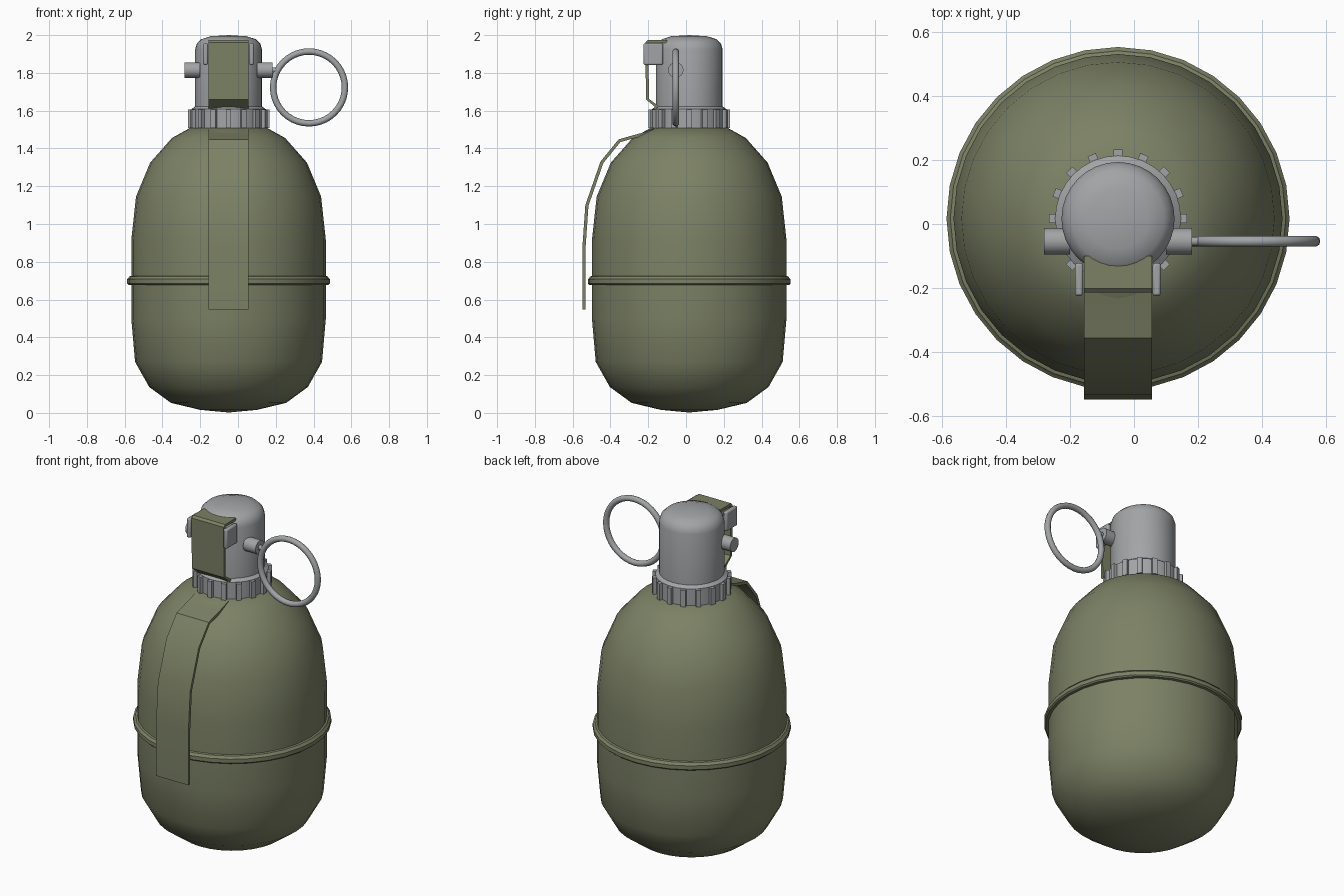
import bpy, bmesh, math
from mathutils import Matrix, Vector

if "Cube" in bpy.data.objects:
    bpy.data.objects.remove(bpy.data.objects["Cube"])

CX, CY = -0.05, 0.017          # main axis of the body
SIDES = 32

olive = bpy.data.materials.new("olive_paint")
olive.diffuse_color = (0.20, 0.22, 0.13, 1)
olive.use_nodes = True
olive.node_tree.nodes["Principled BSDF"].inputs["Base Color"].default_value = olive.diffuse_color
steel = bpy.data.materials.new("steel")
steel.diffuse_color = (0.36, 0.37, 0.38, 1)
steel.use_nodes = True
steel.node_tree.nodes["Principled BSDF"].inputs["Base Color"].default_value = steel.diffuse_color


def finish(bm, name, mat, smooth=35):
    bmesh.ops.recalc_face_normals(bm, faces=bm.faces)
    me = bpy.data.meshes.new(name)
    bm.to_mesh(me)
    bm.free()
    ob = bpy.data.objects.new(name, me)
    bpy.context.collection.objects.link(ob)
    me.materials.append(mat)
    bpy.ops.object.select_all(action='DESELECT')
    ob.select_set(True)
    bpy.context.view_layer.objects.active = ob
    bpy.ops.object.shade_smooth_by_angle(angle=math.radians(smooth))
    return ob


def lathe(name, profile, mat, closed=False, sides=SIDES):
    """Spin (radius, z) points about the body axis."""
    bm = bmesh.new()
    vs = [bm.verts.new((CX + r, CY, z)) for r, z in profile]
    pairs = list(zip(vs, vs[1:])) + ([(vs[-1], vs[0])] if closed else [])
    edges = [bm.edges.new(p) for p in pairs]
    bmesh.ops.spin(bm, geom=vs + edges, cent=(CX, CY, 0), axis=(0, 0, 1),
                   angle=math.tau, steps=sides, use_duplicate=False)
    bmesh.ops.remove_doubles(bm, verts=bm.verts, dist=1e-4)
    return finish(bm, name, mat)


def box(name, lo, hi, mat, bevel=0.0):
    lo, hi = Vector(lo), Vector(hi)
    bm = bmesh.new()
    bmesh.ops.create_cube(bm, size=1, matrix=Matrix.Translation((lo + hi) / 2)
                          @ Matrix.Diagonal((*(hi - lo), 1)))
    ob = finish(bm, name, mat)
    if bevel:
        mod = ob.modifiers.new("bevel", 'BEVEL')
        mod.width, mod.segments = bevel, 2
    return ob


def rod_x(name, x0, x1, y, z, r, mat, sides=16):
    bm = bmesh.new()
    bmesh.ops.create_cone(bm, cap_ends=True, segments=sides, radius1=r, radius2=r,
                          depth=x1 - x0,
                          matrix=Matrix.Translation(((x0 + x1) / 2, y, z))
                          @ Matrix.Rotation(math.pi / 2, 4, 'Y'))
    return finish(bm, name, mat)


def strap(name, path, x0, x1, thick):
    """Bent sheet-metal strip following (y, z) points, listed on its outer face."""
    bm = bmesh.new()
    n = len(path)
    inner = []
    for i in range(n):
        a, b = Vector(path[max(i - 1, 0)]), Vector(path[min(i + 1, n - 1)])
        d = (b - a).normalized()
        inner.append(Vector(path[i]) + Vector((-d.y, d.x)) * thick)
    outline = list(path) + [tuple(p) for p in reversed(inner)]
    left = [bm.verts.new((x0, y, z)) for y, z in outline]
    right = [bm.verts.new((x1, y, z)) for y, z in outline]
    m = len(outline)
    for i in range(m):
        j = (i + 1) % m
        bm.faces.new((left[i], left[j], right[j], right[i]))
    for side in (left, right):
        for i in range(n - 1):
            bm.faces.new((side[i], side[i + 1], side[m - 2 - i], side[m - 1 - i]))
    return finish(bm, name, olive)


# Egg-shaped body and the seam band round its middle
lathe("body", [(0, 0.002), (0.15, 0.016), (0.305, 0.053), (0.42, 0.137),
               (0.495, 0.27), (0.515, 0.5), (0.515, 0.915), (0.49, 1.145),
               (0.415, 1.325), (0.30, 1.455), (0.205, 1.508), (0, 1.508)], olive)
lathe("seam_band", [(0.505, 0.675), (0.53, 0.678), (0.537, 0.685), (0.537, 0.708),
                    (0.53, 0.714), (0.525, 0.722), (0.505, 0.729)], olive, closed=True)

# Knurled collar
lathe("collar", [(0, 1.50), (0.197, 1.50), (0.197, 1.608), (0.175, 1.624), (0, 1.624)], steel)
bm = bmesh.new()
for i in range(16):
    spin = Matrix.Translation((CX, CY, 1.557)) @ Matrix.Rotation(i * math.tau / 16, 4, 'Z')
    bmesh.ops.create_cube(bm, size=1, matrix=spin @ Matrix.Translation((0.200, 0, 0))
                          @ Matrix.Diagonal((0.032, 0.028, 0.098, 1)))
finish(bm, "collar_teeth", steel)

# Domed fuse cap
lathe("fuse_cap", [(0, 1.60), (0.177, 1.60), (0.177, 1.925), (0.168, 1.955),
                   (0.145, 1.978), (0.095, 1.994), (0, 2.0)], steel)

# Cross pin with two heads and the pull ring
PY, PZ = -0.054, 1.815
rod_x("cross_pin", -0.27, 0.215, PY, PZ, 0.014, steel, 12)
rod_x("pin_head_left", -0.282, -0.20, PY, PZ, 0.041, steel)
rod_x("pin_head_right", 0.10, 0.182, PY, PZ, 0.041, steel)
bpy.ops.mesh.primitive_torus_add(major_segments=40, minor_segments=10, major_radius=0.19,
                                 minor_radius=0.017, location=(0.376, PY, 1.723),
                                 rotation=(math.pi / 2, 0, 0))
ring = bpy.context.object
ring.name = "pull_ring"
ring.data.materials.append(steel)
bpy.ops.object.shade_smooth_by_angle(angle=math.radians(60))

# Safety lever: clip over the cap and long strap down the body
X0, X1 = -0.157, 0.056
strap("lever_clip", [(-0.10, 1.974), (-0.202, 1.974), (-0.215, 1.962),
                     (-0.212, 1.66), (-0.155, 1.612)], X0, X1, 0.016)
strap("lever_strap", [(-0.17, 1.505), (-0.215, 1.488), (-0.357, 1.448), (-0.453, 1.33),
                      (-0.533, 1.10), (-0.549, 0.87), (-0.549, 0.547)], X0, X1, 0.017)

# Side ears holding the lever clip
for side, x in (("left", X0 - 0.028), ("right", X1 + 0.002)):
    box("lever_ear_" + side, (x, -0.225, 1.842), (x + 0.026, -0.122, 1.957), steel, 0.008)
